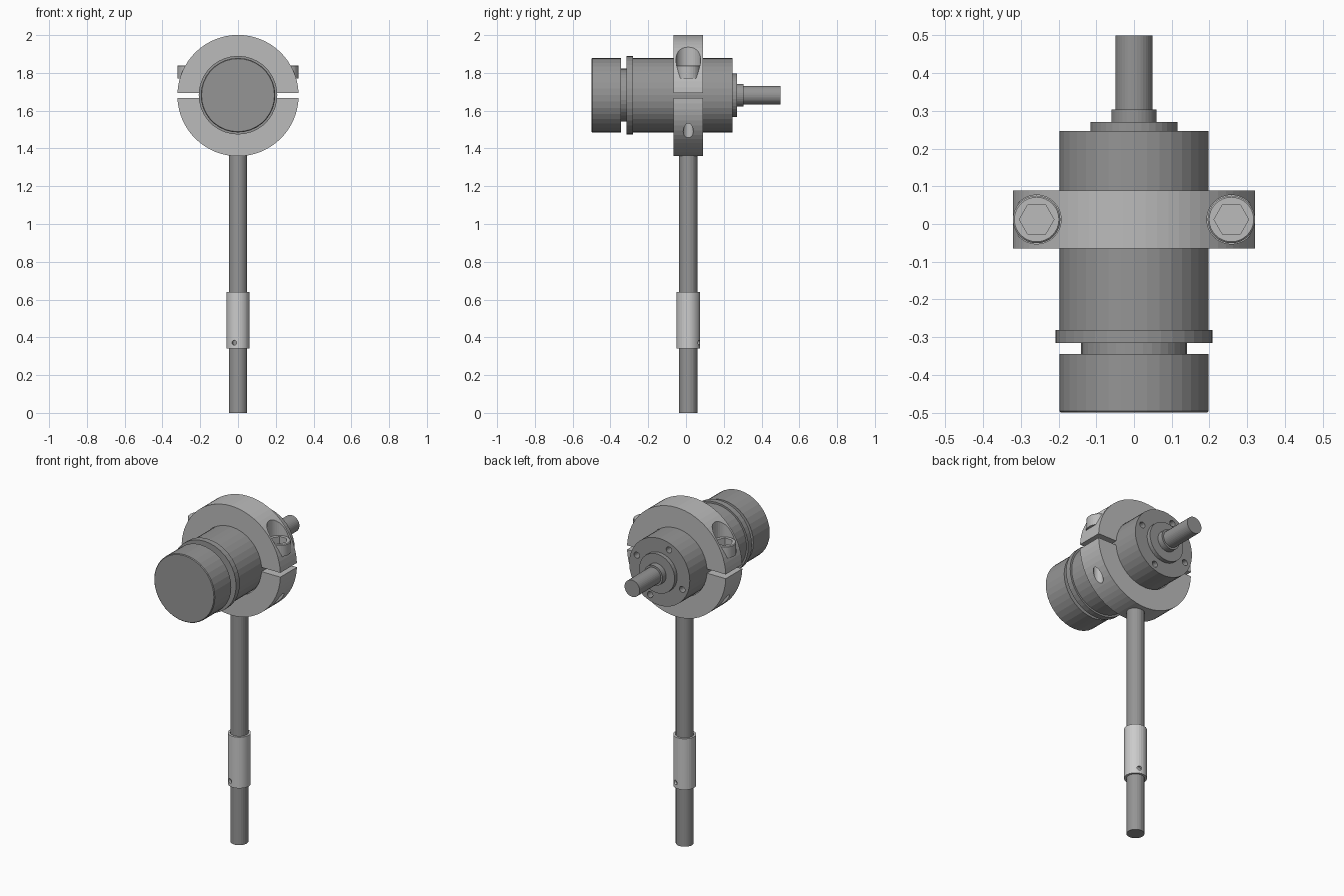
import bpy, bmesh
from math import pi, cos, sin, atan2, asin
from mathutils import Matrix, Vector

if "Cube" in bpy.data.objects:
    bpy.data.objects.remove(bpy.data.objects["Cube"])

AXIS_Z = 1.68     # height of the motor axis
MID_Y = 0.012     # centre of post and clamp


def grey(name, v):
    mat = bpy.data.materials.new(name)
    mat.diffuse_color = (v, v, v, 1)
    mat.use_nodes = True
    mat.node_tree.nodes["Principled BSDF"].inputs["Base Color"].default_value = mat.diffuse_color
    return mat


DARK, MID, LIGHT = grey("dark_grey", 0.3), grey("mid_grey", 0.5), grey("light_grey", 0.65)


def finish(name, bm, mat=None):
    bmesh.ops.recalc_face_normals(bm, faces=bm.faces)
    me = bpy.data.meshes.new(name)
    bm.to_mesh(me)
    bm.free()
    if mat:
        me.materials.append(mat)
    ob = bpy.data.objects.new(name, me)
    bpy.context.collection.objects.link(ob)
    return ob


def lathe(name, profile, sides, origin, mat, axis='Z', closed=False):
    """Spin (radius, height) points around an axis."""
    bm = bmesh.new()
    rings = []
    for r, h in profile:
        ring = []
        for i in range(sides):
            a = 2 * pi * i / sides
            p = Vector((r * cos(a), r * sin(a), h))
            if axis == 'Y':
                p = Vector((p.x, p.z, -p.y))
            ring.append(bm.verts.new(p + Vector(origin)))
        rings.append(ring)
    pairs = list(zip(rings, rings[1:]))
    if closed:
        pairs.append((rings[-1], rings[0]))
    else:
        bm.faces.new(rings[0])
        bm.faces.new(rings[-1])
    for a, b in pairs:
        for i in range(sides):
            j = (i + 1) % sides
            bm.faces.new((a[i], a[j], b[j], b[i]))
    return finish(name, bm, mat)


def rod(name, r, length, sides, matrix, mat=None):
    bm = bmesh.new()
    bmesh.ops.create_cone(bm, cap_ends=True, segments=sides, radius1=r, radius2=r,
                          depth=length, matrix=matrix)
    return finish(name, bm, mat)


def upright(name, r, z0, z1, sides, x=0.0, mat=None):
    place = Matrix.Translation((x, MID_Y, (z0 + z1) / 2)) @ Matrix.Rotation(pi / 2, 4, 'Z')
    return rod(name, r, z1 - z0, sides, place, mat)


def cut(target, cutter):
    cutter.hide_render = True
    mod = target.modifiers.new("cut", 'BOOLEAN')
    mod.operation, mod.solver, mod.object = 'DIFFERENCE', 'EXACT', cutter
    bpy.context.view_layer.objects.active = target
    bpy.ops.object.modifier_apply(modifier=mod.name)
    bpy.data.objects.remove(cutter)


def clamp_half(name, side, gap):
    """Half ring, cut flat at a small distance from the motor axis."""
    bm = bmesh.new()
    loop = []
    n = 32
    for r, order in ((0.321, range(n + 1)), (0.199, range(n, -1, -1))):
        a0 = asin(gap / r)
        for i in order:
            a = a0 + (pi - 2 * a0) * i / n
            loop.append(bm.verts.new((r * cos(a), MID_Y - 0.077, AXIS_Z + side * r * sin(a))))
    face = bm.faces.new(loop)
    ext = bmesh.ops.extrude_face_region(bm, geom=[face])
    verts = [v for v in ext['geom'] if isinstance(v, bmesh.types.BMVert)]
    bmesh.ops.translate(bm, vec=(0, 0.154, 0), verts=verts)
    return finish(name, bm, MID)


# Motor: rear cap, neck, flange, body, front bosses and output shaft
motor = lathe("motor", [
    (0.193, -0.5), (0.197, -0.496), (0.197, -0.344), (0.14, -0.344), (0.14, -0.315),
    (0.208, -0.315), (0.208, -0.281), (0.197, -0.281), (0.197, 0.246), (0.115, 0.246),
    (0.115, 0.27), (0.06, 0.27), (0.06, 0.304), (0.049, 0.304), (0.049, 0.5)],
    36, (0, 0, AXIS_Z + 0.002), DARK, 'Y')

# Mounting holes in the motor face
for k in range(4):
    a = pi / 8 + k * pi / 2
    place = Matrix.Translation((0.16 * cos(a), 0.246, AXIS_Z + 0.16 * sin(a)))
    cut(motor, rod("hole_cutter", 0.018, 0.1, 16, place @ Matrix.Rotation(pi / 2, 4, 'X')))

# Split clamp with counterbored screw holes
upper = clamp_half("clamp_upper", 1, 0.013)
lower = clamp_half("clamp_lower", -1, 0.012)
for x in (-0.258, 0.258):
    cut(upper, upright("bore_cutter", 0.065, 1.77, 2.1, 32, x))
    cut(upper, upright("hole_cutter", 0.027, 1.6, 1.9, 20, x))
    cut(lower, upright("hole_cutter", 0.027, 1.3, 1.8, 20, x))

# Socket-head clamp screws, shank ending above the clamp gap
for x, tag in ((-0.258, "left"), (0.258, "right")):
    screw = lathe("clamp_screw_" + tag, [
        (0.025, 1.70), (0.025, 1.771), (0.063, 1.771), (0.063, 1.836), (0.059, 1.84)],
        32, (x, MID_Y, 0), MID)
    place = Matrix.Translation((x, MID_Y, 1.85))
    cut(screw, rod("socket_cutter", 0.046, 0.1, 6, place @ Matrix.Rotation(pi / 2, 4, 'Z')))

# Support post in two lengths, joined by a sleeve
upright("post_upper", 0.048, 0.49, 1.47, 24, mat=DARK)
upright("post_lower", 0.048, 0.0, 0.488, 24, mat=DARK)
sleeve = lathe("post_sleeve", [(0.049, 0.34), (0.061, 0.34), (0.061, 0.64), (0.049, 0.64)],
               32, (0, MID_Y, 0), LIGHT, closed=True)

# Cross hole through the sleeve
cross = Matrix.Translation((0, MID_Y, 0.372)) @ Matrix.Rotation(atan2(0.057, 0.02), 4, 'Z')
cut(sleeve, rod("pin_cutter", 0.013, 0.3, 16, cross @ Matrix.Rotation(pi / 2, 4, 'Y')))
